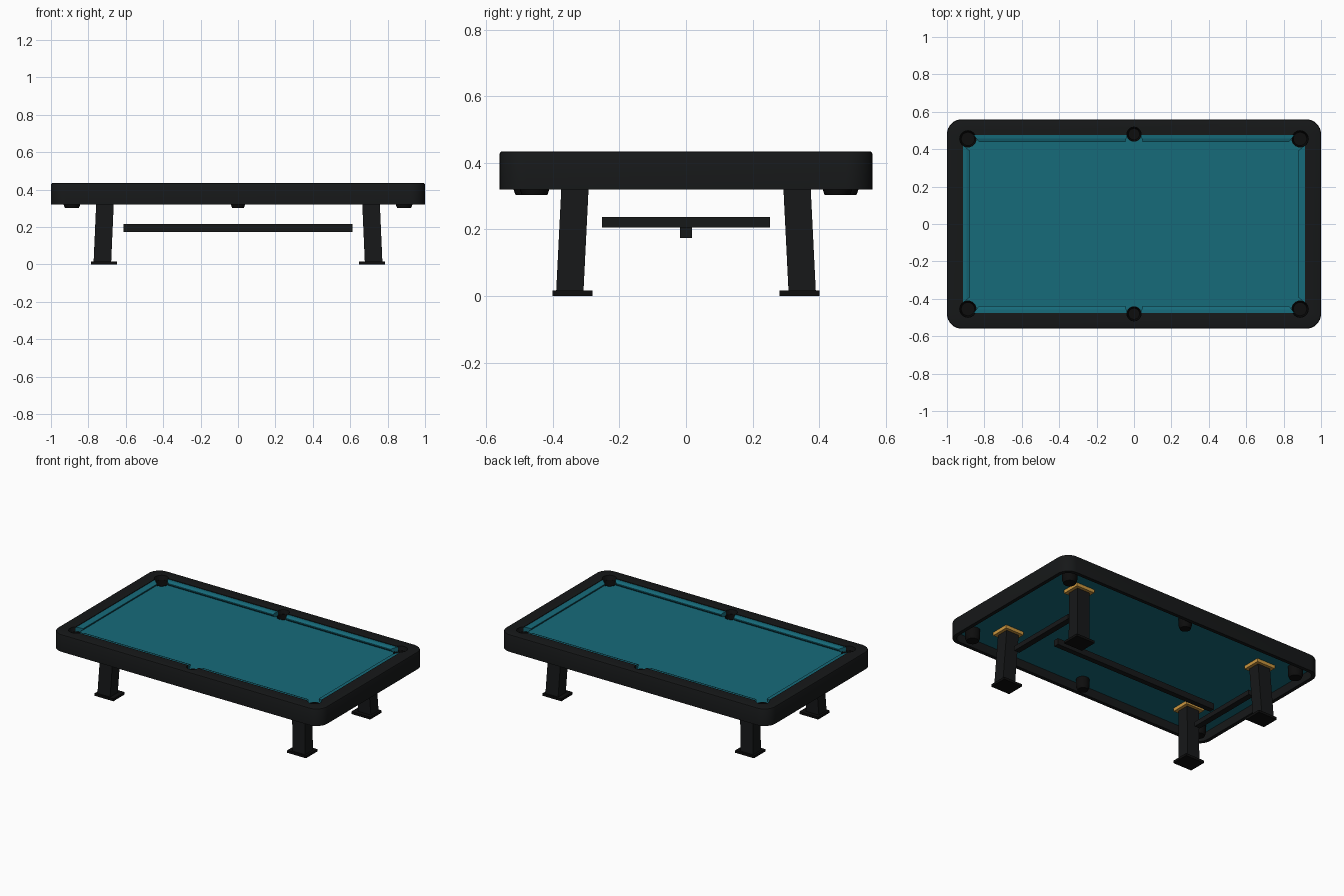
import bpy, bmesh, math
from mathutils import Vector

if "Cube" in bpy.data.objects:
    bpy.data.objects.remove(bpy.data.objects["Cube"])


def material(name, color):
    m = bpy.data.materials.new(name)
    m.diffuse_color = (*color, 1)
    m.use_nodes = True
    m.node_tree.nodes["Principled BSDF"].inputs["Base Color"].default_value = m.diffuse_color
    return m


BLACK = material("black_wood", (0.008, 0.009, 0.0095))
DARK = material("pocket_black", (0.004, 0.004, 0.004))
CLOTH = material("teal_cloth", (0.008, 0.145, 0.195))
BRASS = material("brass", (0.6, 0.31, 0.05))


def finish(name, bm, mat, smooth=False):
    bmesh.ops.recalc_face_normals(bm, faces=bm.faces)
    me = bpy.data.meshes.new(name)
    bm.to_mesh(me)
    bm.free()
    ob = bpy.data.objects.new(name, me)
    bpy.context.collection.objects.link(ob)
    if mat:
        me.materials.append(mat)
    if smooth:
        bpy.ops.object.select_all(action='DESELECT')
        ob.select_set(True)
        bpy.context.view_layer.objects.active = ob
        bpy.ops.object.shade_smooth_by_angle(angle=math.radians(35))
    return ob


def loft(name, rings, mat, closed=False, smooth=False):
    """Join equal-length point rings; cap the ends unless the rings close up."""
    bm = bmesh.new()
    vs = [[bm.verts.new(p) for p in r] for r in rings]
    n, m = len(vs[0]), len(vs)
    for i in range(m if closed else m - 1):
        a, b = vs[i], vs[(i + 1) % m]
        for j in range(n):
            k = (j + 1) % n
            bm.faces.new((a[j], a[k], b[k], b[j]))
    if not closed:
        bm.faces.new(vs[0])
        bm.faces.new(vs[-1])
    return finish(name, bm, mat, smooth)


def rect(cx, cy, z, w, d):
    return [(cx + sx * w / 2, cy + sy * d / 2, z)
            for sx, sy in ((-1, -1), (1, -1), (1, 1), (-1, 1))]


def box(name, cx, cy, z0, z1, w, d, mat):
    return loft(name, [rect(cx, cy, z0, w, d), rect(cx, cy, z1, w, d)], mat)


def rounded(hx, hy, r, z, seg=8):
    pts = []
    for q, (sx, sy) in enumerate(((1, 1), (-1, 1), (-1, -1), (1, -1))):
        for i in range(seg + 1):
            a = math.pi / 2 * (q + i / seg)
            pts.append((sx * (hx - r) + r * math.cos(a), sy * (hy - r) + r * math.sin(a), z))
    return pts


def circle(c, r, z, n=24):
    return [(c[0] + r * math.cos(2 * math.pi * i / n),
             c[1] + r * math.sin(2 * math.pi * i / n), z) for i in range(n)]


# Rail frame: flat top rail with a thin skirt hanging from its outer edge
HX, HY, IX, IY = 1.0, 0.56, 0.914, 0.476
T = 0.024
frame = loft("rail_frame", [
    rounded(HX, HY, 0.08, 0.32), rounded(HX, HY, 0.08, 0.427),
    rounded(HX - 0.003, HY - 0.003, 0.077, 0.433), rounded(HX - 0.008, HY - 0.008, 0.072, 0.435),
    rounded(IX, IY, 0.01, 0.435), rounded(IX, IY, 0.01, 0.403),
    rounded(HX - T, HY - T, 0.056, 0.403), rounded(HX - T, HY - T, 0.056, 0.32)],
    BLACK, closed=True, smooth=True)

# Cloth-covered bed, reaching the skirt
bed = loft("bed", [rounded(HX - T, HY - T, 0.056, z) for z in (0.377, 0.402)], CLOTH)

# Pocket holes through rail and bed, and the tapered cups that line them
pockets = [(sx * 0.888, sy * 0.455, 0.046) for sx in (-1, 1) for sy in (-1, 1)]
pockets += [(0, sy * 0.48, 0.040) for sy in (-1, 1)]
for x, y, r in pockets:
    c = (x, y)
    cutter = loft("pocket_cutter", [circle(c, r - 0.002, 0.25), circle(c, r - 0.002, 0.5)], None)
    cutter.hide_render = True
    cutter.hide_viewport = True
    for ob in (frame, bed):
        mod = ob.modifiers.new("pocket", 'BOOLEAN')
        mod.operation = 'DIFFERENCE'
        mod.solver = 'EXACT'
        mod.object = cutter
    loft("pocket_cup", [
        circle(c, r - 0.010, 0.308), circle(c, r - 0.004, 0.33), circle(c, r - 0.004, 0.404),
        circle(c, r, 0.404), circle(c, r, 0.325),
        circle(c, r - 0.008, 0.303)], DARK, smooth=True)


# Cushions: undercut nose profile with mitred ends
def cushion(name, a_out, b_out, a_in, b_in, place):
    # profile points: (how far toward the nose, z)
    prof = [(0, 0.402), (0, 0.431), (0.5, 0.430), (1, 0.423), (1, 0.416), (0.6, 0.402)]
    rings = []
    for o, n in ((a_out, a_in), (b_out, b_in)):
        o, n = Vector(o), Vector(n)
        rings.append([place(*o.lerp(n, t), z) for t, z in prof])
    return loft(name, rings, CLOTH)


for s in (-1, 1):
    for e in (-1, 1):
        cushion("long_cushion", (0.036, IY), (0.858, IY), (0.047, 0.438), (0.828, 0.438),
                lambda x, y, z: (e * x, s * y, z))
    cushion("short_cushion", (-0.42, IX), (0.42, IX), (-0.392, 0.877), (0.392, 0.877),
            lambda x, y, z: (s * y, x, z))

# Leaning legs, foot plates and brass mounting collars
for sx in (-1, 1):
    for sy in (-1, 1):
        loft("leg", [rect(sx * 0.725, sy * 0.349, 0.015, 0.094, 0.082),
                     rect(sx * 0.709, sy * 0.331, 0.378, 0.094, 0.082)], BLACK)
        box("foot_plate", sx * 0.716, sy * 0.341, 0, 0.016, 0.14, 0.12, DARK)
        box("leg_collar", sx * 0.710, sy * 0.332, 0.355, 0.377, 0.136, 0.122, BRASS)
    # Cross bar between each pair of legs
    box("cross_bar", sx * 0.71, 0, 0.206, 0.238, 0.04, 0.506, BLACK)

# Long centre stretcher
box("centre_stretcher", 0, 0, 0.175, 0.217, 1.226, 0.035, BLACK)
